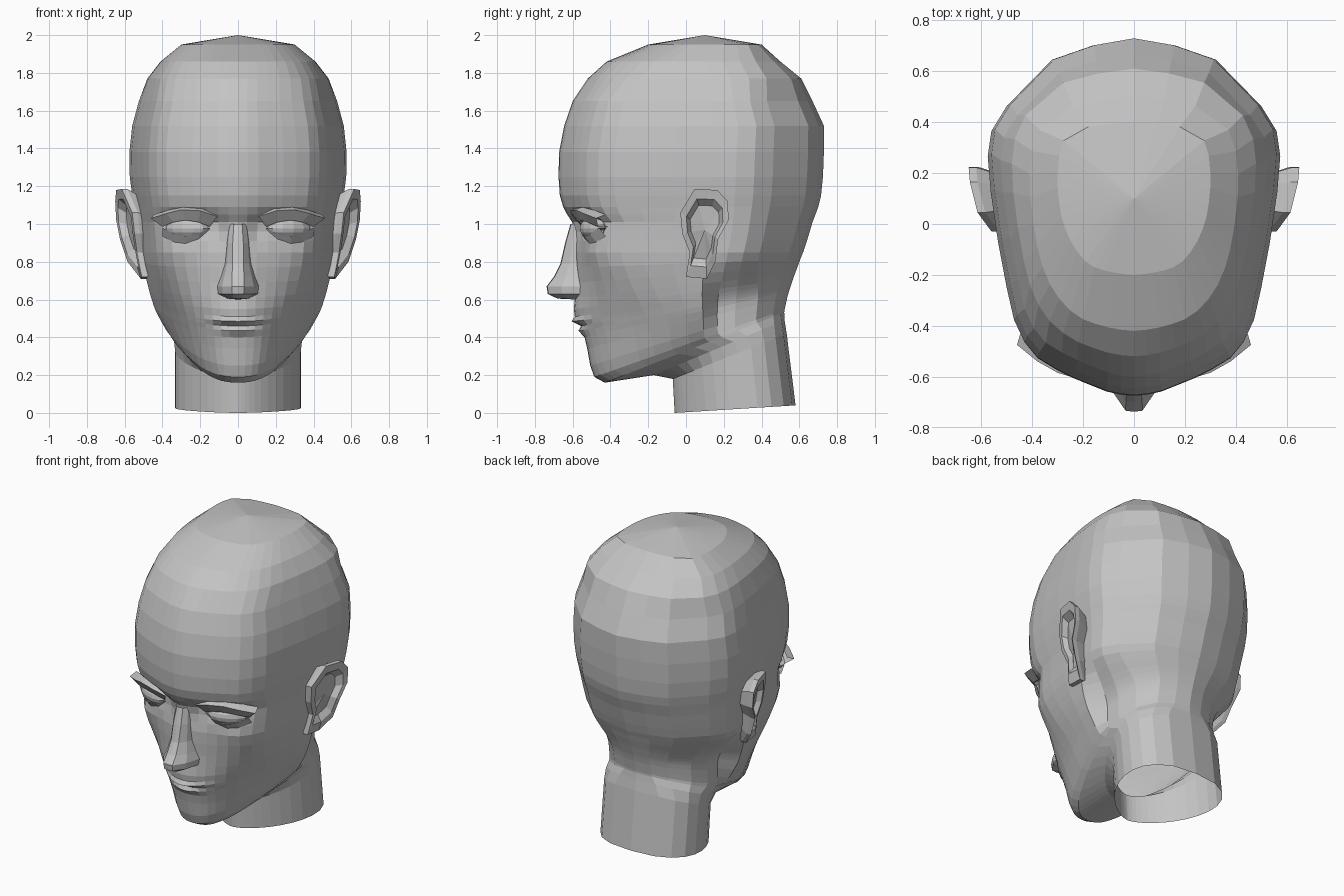
import bpy
import bmesh
import math
from mathutils import Matrix, Vector

cube = bpy.data.objects.get("Cube")
if cube:
    bpy.data.objects.remove(cube, do_unlink=True)

# Single clay colour
clay = bpy.data.materials.new("grey clay")
clay.use_nodes = True
clay.diffuse_color = (0.55, 0.55, 0.55, 1)
clay.node_tree.nodes["Principled BSDF"].inputs["Base Color"].default_value = clay.diffuse_color


def finish(name, bm):
    """Clean up a half model, face it outward and mirror it across x."""
    bmesh.ops.remove_doubles(bm, verts=bm.verts[:], dist=0.0002)
    bmesh.ops.recalc_face_normals(bm, faces=bm.faces[:])
    middle = Vector((0, 0.1, 0.9))
    outward = sum(f.normal.dot(f.calc_center_median() - middle) * f.calc_area() for f in bm.faces)
    if outward < 0:
        bmesh.ops.reverse_faces(bm, faces=bm.faces[:])
    mesh = bpy.data.meshes.new(name)
    bm.to_mesh(mesh)
    bm.free()
    mesh.materials.append(clay)
    obj = bpy.data.objects.new(name, mesh)
    bpy.context.scene.collection.objects.link(obj)
    mirror = obj.modifiers.new("Mirror", "MIRROR")
    mirror.merge_threshold = 0.0005


def loft(name, rows):
    """Skin a sequence of point rows of equal length."""
    bm = bmesh.new()
    grid = [[bm.verts.new(p) for p in row] for row in rows]
    for upper, lower in zip(grid, grid[1:]):
        for i in range(len(upper) - 1):
            bm.faces.new((upper[i], upper[i + 1], lower[i + 1], lower[i]))
    finish(name, bm)


def mix(a, b, f):
    return a + (b - a) * f


def shift(points, dx=0, dy=0, dz=0):
    return [(x + dx, y + dy, z + dz) for x, y, z in points]


# Half cross-sections from front to back: (share of width, share of depth)
crown_section = [
    (0, 0), (.13, .005), (.26, .015), (.4, .03), (.52, .05), (.64, .09),
    (.74, .15), (.83, .22), (.9, .3), (.95, .38), (.98, .47), (1, .57),
    (1, .67), (.98, .78), (.92, .88), (.6, .97), (.3, .99), (0, 1)]
skull_section = [
    (0, 0), (.09, .003), (.19, .012), (.3, .03), (.42, .05), (.54, .075),
    (.66, .105), (.75, .15), (.82, .21), (.87, .3), (.93, .43), (.98, .57),
    (1, .67), (.975, .74), (.87, .81), (.56, .94), (.28, .98), (0, 1)]
jaw_section = [
    (0, 0), (.1, .003), (.2, .014), (.29, .032), (.38, .062), (.48, .105),
    (.58, .165), (.68, .24), (.78, .32), (.87, .41), (.95, .5), (1, .58)]
# Behind the jaw corner the section steps in to the neck: (x, share of depth)
nape_section = [(.345, .65), (.34, .74), (.3, .85), (.2, .94), (.1, .98), (0, 1)]
last = len(skull_section) - 1


def scaled(section, width):
    return [(x * width, t) for x, t in section]


def jaw_ring(width):
    return scaled(jaw_section, width) + nape_section


# Neck section, narrower towards the throat
neck_ring = []
for k in range(last + 1):
    angle = math.pi * (k / last) ** 2.3
    neck_ring.append((.335 * max(0, math.sin(angle)) ** 0.8 if k < last else 0,
                      ((1 - math.cos(angle)) / 2) ** 0.65))

# Soft facial forms: (x, z, x reach, z reach, push back)
forms = [
    (0, .487, .13, .02, -.042),    # upper lip
    (0, .46, .16, .01, .01),       # mouth line
    (0, .432, .1, .018, -.02),     # lower lip
    (0, .56, .15, .06, -.025),     # area below the nose
    (0, .375, .12, .03, .008),     # chin groove
    (.26, 1.01, .14, .045, .06),   # eye socket
    (.1, .95, .05, .06, .025),     # inner eye corner
    (.33, .85, .1, .07, -.02),     # cheekbone
]


def ring(first, second, blend, z_front, z_back, front, back):
    points = []
    for (xa, ta), (xb, tb) in zip(first, second):
        x, t = mix(xa, xb, blend), mix(ta, tb, blend)
        y, z = mix(front, back, t), mix(z_front, z_back, t)
        if y < -0.2 and z > 0.3:
            for cx, cz, rx, rz, push in forms:
                y += push * math.exp(-((x - cx) / rx) ** 2 - ((z - cz) / rz) ** 2)
        points.append((x, y, z))
    return points


# Head levels: (height at front, front y, back y, half width)
levels = [
    (1.95, -.2, .4, .3), (1.86, -.42, .5, .41), (1.77, -.52, .61, .48),
    (1.65, -.6, .67, .525), (1.52, -.645, .73, .56), (1.38, -.672, .73, .575),
    (1.25, -.675, .725, .573), (1.15, -.668, .715, .56), (1.09, -.65, .7, .55),
    (1.05, -.63, .685, .545), (1.01, -.605, .67, .54), (.96, -.595, .655, .535),
    (.91, -.59, .64, .53), (.85, -.588, .62, .525), (.77, -.585, .605, .515),
    (.69, -.58, .592, .5), (.61, -.575, .578, .485), (.55, -.57, .568, .473),
    (.51, -.565, .562, .464), (.485, -.56, .558, .458), (.46, -.555, .554, .452),
    (.435, -.55, .55, .446), (.4, -.54, .545, .436), (.34, -.525, .537, .415),
    (.25, -.507, .528, .38), (.19, -.485, .522, .35), (.16, -.43, .52, .325)]

# Head and neck, one skin from crown to open neck base
rows = [[(0, 0.1, 2)] * (last + 1)]
for z, front, back, width in levels:
    skull = scaled(skull_section, width)
    if z > 1.7:
        rows.append(ring(skull, scaled(crown_section, width), (z - 1.65) / 0.3, z, z, front, back))
    else:
        drop = max(0, 0.85 - z)
        f = min(1, drop / 0.5)
        rows.append(ring(skull, jaw_ring(width), f * f * (3 - 2 * f),
                         z, z + drop * 0.54, front, back))
rows.append(ring(jaw_ring(.325), neck_ring, 0.5, .2, .49, -.17, .522))
rows.append(ring(neck_ring, neck_ring, 0, .18, .42, -.07, .533))
rows.append(ring(neck_ring, neck_ring, 0, 0, .04, -.06, .58))
loft("head_and_neck", rows)

# Nose levels: (height, ridge y, ridge half width, base half width)
nose = []
for z, ridge, narrow, wide in [
        (1.0, -.612, .022, .055), (.9, -.64, .028, .065), (.79, -.665, .028, .075),
        (.72, -.7, .032, .095), (.67, -.738, .033, .112), (.63, -.732, .03, .108),
        (.605, -.68, .022, .06)]:
    base = -0.55
    nose.append([(0, ridge, z), (narrow, ridge + .004, z),
                 (mix(narrow, wide, .65), mix(ridge, base, .42), z), (wide, base, z)])
nose.append([(0, -.58, .6)] * 4)
loft("nose", nose)

# Eyeballs, turned to follow the face
bm = bmesh.new()
place = (Matrix.Translation((.27, -.487, .977)) @ Matrix.Rotation(math.radians(25), 4, "Z")
         @ Matrix.Diagonal((.125, .062, .058, 1)))
bmesh.ops.create_uvsphere(bm, u_segments=12, v_segments=8, radius=1, matrix=place)
finish("eyes", bm)

# Upper lids with the jutting brow edge
brow_edge = [(.11, -.6, 1.04), (.2, -.615, 1.07), (.3, -.585, 1.075), (.38, -.54, 1.055), (.46, -.475, 1.03)]
upper_lid = [(.15, -.55, .985), (.21, -.565, 1.01), (.28, -.555, 1.02), (.34, -.525, 1.01), (.4, -.465, .985)]
loft("brows_and_upper_lids", [
    shift(brow_edge, dx=-.015, dy=.05, dz=.02), brow_edge, upper_lid, shift(upper_lid, dy=.05)])

# Lower lids
lower_lid = [(.15, -.55, .98), (.21, -.553, .945), (.28, -.54, .935), (.34, -.508, .945), (.4, -.46, .98)]
loft("lower_lids", [shift(lower_lid, dy=.04), lower_lid, shift(lower_lid, dy=.035, dz=-.045)])

# Ears: rim outline stepped in to a hollow, with a tapered back
rim = [
    (.56, -.03, 1.06), (.615, .045, 1.185), (.645, .165, 1.18), (.65, .222, 1.12),
    (.645, .225, 1.02), (.625, .17, .92), (.585, .155, .8), (.515, .11, .71),
    (.51, 0, .72), (.535, .02, .85), (.548, -.02, .95)]
rim.append(rim[0])
ear_middle = Vector((.59, .1, .97))


def rim_step(scale, dx):
    return shift([ear_middle.lerp(Vector(p), scale) for p in rim], dx=dx)


loft("ears", [rim_step(.8, -.1), rim_step(1, -.03), rim_step(1, 0),
              rim_step(.76, 0), rim_step(.6, -.035), rim_step(0, -.025)])
